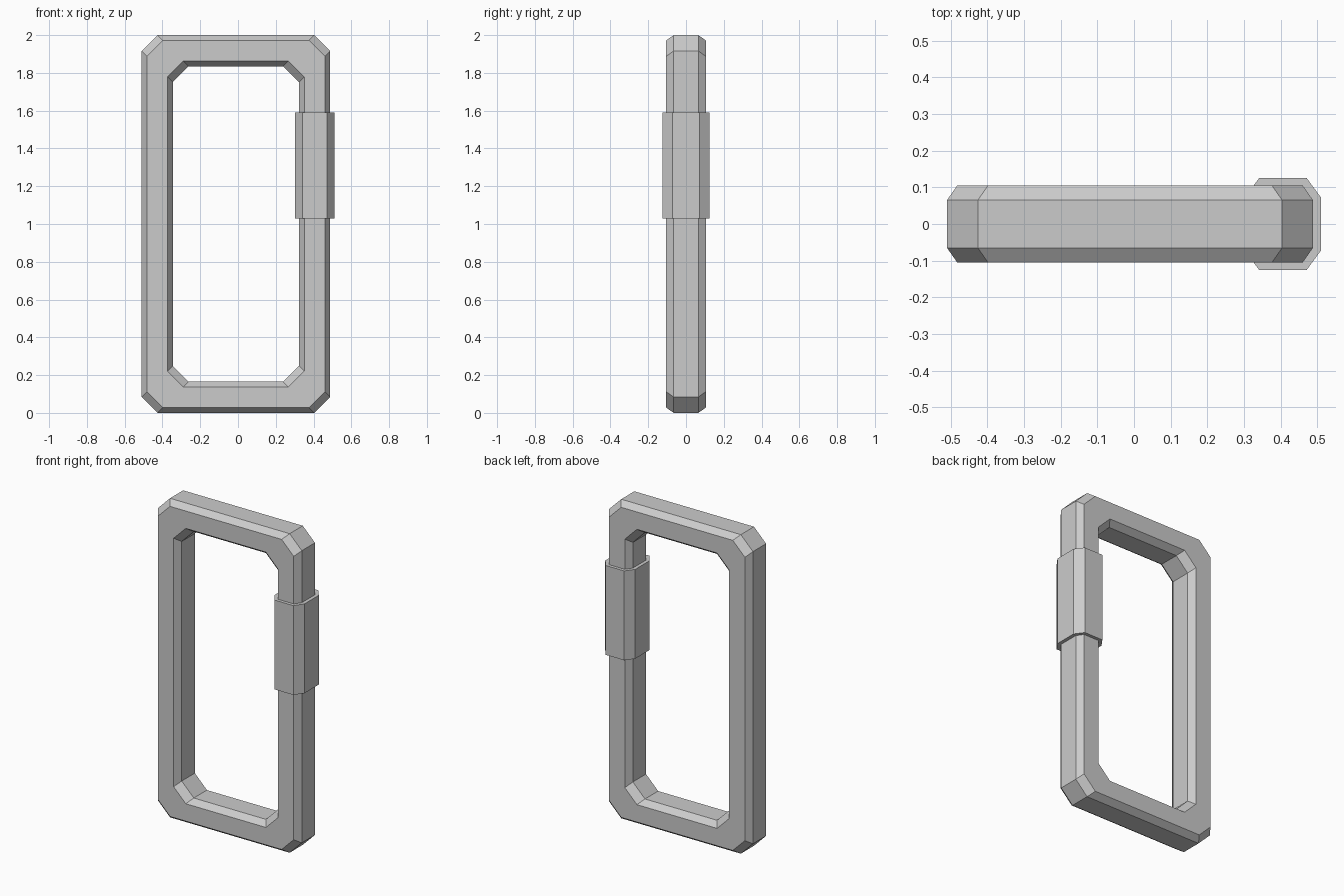
import bpy, bmesh

if "Cube" in bpy.data.objects:
    bpy.data.objects.remove(bpy.data.objects["Cube"])


def make_object(name, loops, closed):
    """Skin a series of equal-length vertex loops; closed joins last to first."""
    bm = bmesh.new()
    rings = [[bm.verts.new(p) for p in loop] for loop in loops]
    n = len(rings[0])
    for i in range(len(rings) if closed else len(rings) - 1):
        a, b = rings[i], rings[(i + 1) % len(rings)]
        for k in range(n):
            bm.faces.new((a[k], a[(k + 1) % n], b[(k + 1) % n], b[k]))
    if not closed:
        bm.faces.new(rings[0])
        bm.faces.new(rings[-1])
    bmesh.ops.recalc_face_normals(bm, faces=bm.faces)
    mesh = bpy.data.meshes.new(name)
    bm.to_mesh(mesh)
    bm.free()
    obj = bpy.data.objects.new(name, mesh)
    bpy.context.collection.objects.link(obj)
    return obj


def chamfered_rect(cx, cy, hx, hy, dx, dy):
    """Eight corner points of a rectangle with cut corners."""
    return [(cx + x, cy + y) for x, y in (
        (hx, -hy + dy), (hx, hy - dy), (hx - dx, hy), (-hx + dx, hy),
        (-hx, hy - dy), (-hx, -hy + dy), (-hx + dx, -hy), (hx - dx, -hy))]


# Carabiner frame: octagonal section (inset from outside, depth) swept round a cut-corner loop
section = [(0, -0.065), (0.028, -0.105), (0.137, -0.105), (0.165, -0.065),
           (0.165, 0.065), (0.137, 0.105), (0.028, 0.105), (0, 0.065)]
loops = [[(x, y, z) for x, z in
          chamfered_rect(-0.011, 1.0, 0.499 - inset, 1.0 - inset, 0.084, 0.084)]
         for inset, y in section]
make_object("frame", loops, True)

# Locking sleeve around the right-hand bar
outline = chamfered_rect(0.406, 0, 0.104, 0.125, 0.039, 0.053)
make_object("locking_sleeve", [[(x, y, z) for x, y in outline] for z in (1.03, 1.59)], False)
